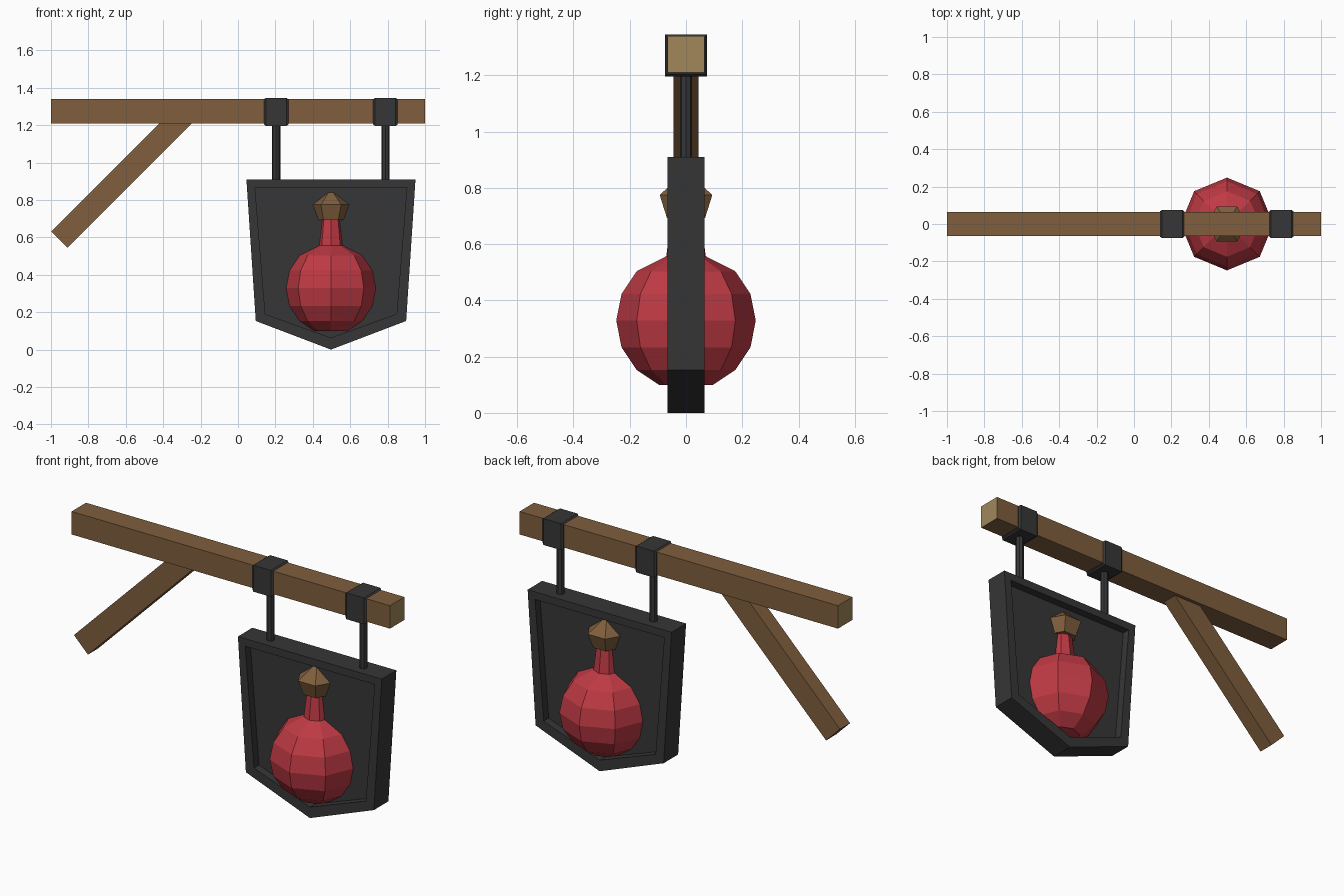
import bpy, bmesh, math
from mathutils import Vector, Matrix

if "Cube" in bpy.data.objects:
    bpy.data.objects.remove(bpy.data.objects["Cube"])


def material(name, rgb):
    m = bpy.data.materials.new(name)
    m.diffuse_color = (*rgb, 1)
    m.use_nodes = True
    m.node_tree.nodes["Principled BSDF"].inputs["Base Color"].default_value = m.diffuse_color
    return m


WOOD = material("brown wood", (0.215, 0.112, 0.047))
CUT = material("cut wood end", (0.36, 0.245, 0.105))
IRON = material("dark iron", (0.037, 0.037, 0.038))
RED = material("red glass", (0.52, 0.042, 0.058))
SX = 0.497  # centre of the hanging sign


def finish(name, bm, *mats):
    bmesh.ops.recalc_face_normals(bm, faces=bm.faces)
    me = bpy.data.meshes.new(name)
    bm.to_mesh(me)
    bm.free()
    ob = bpy.data.objects.new(name, me)
    bpy.context.collection.objects.link(ob)
    for m in mats:
        me.materials.append(m)
    return ob


def box(name, centre, size, mats, angle=0):
    bm = bmesh.new()
    mat = (Matrix.Translation(centre) @ Matrix.Rotation(angle, 4, 'Y')
           @ Matrix.Diagonal((*size, 1)))
    bmesh.ops.create_cube(bm, size=1, matrix=mat)
    bm.normal_update()
    if len(mats) > 1:  # pale end grain
        for f in bm.faces:
            f.material_index = int(abs(f.normal.x) > 0.9)
    return finish(name, bm, *mats)


def loft(name, rings, mat):
    """Skin a list of closed point rings and cap both ends."""
    bm = bmesh.new()
    loops = [[bm.verts.new(p) for p in r] for r in rings]
    n = len(loops[0])
    for a, b in zip(loops, loops[1:]):
        for i in range(n):
            j = (i + 1) % n
            bm.faces.new((a[i], a[j], b[j], b[i]))
    bm.faces.new(loops[0])
    bm.faces.new(loops[-1])
    return finish(name, bm, mat)


def lathe(name, x, profile, sides, mat):
    ring = lambda r, z: [(x + r * math.cos(math.tau * i / sides),
                          r * math.sin(math.tau * i / sides), z) for i in range(sides)]
    return loft(name, [ring(r, z) for r, z in profile], mat)


# Wooden beam and diagonal brace
box("beam", (0, 0, 1.275), (2, 0.13, 0.13), (WOOD, CUT))
low, high = Vector((-0.955, 0, 0.5875)), Vector((-0.2725, 0, 1.27))
box("brace", (low + high) / 2, ((high - low).length, 0.09, 0.124), (WOOD,), -math.pi / 4)

# Chamfered straps round the beam with hanging rods
for side, x in (("left", 0.204), ("right", 0.788)):
    square = lambda dx, h: [(x + dx, sy * h, 1.271 + sz * h)
                            for sy, sz in ((-1, -1), (1, -1), (1, 1), (-1, 1))]
    loft(side + "_strap", [square(-0.066, 0.067), square(-0.055, 0.075),
                           square(0.055, 0.075), square(0.066, 0.067)], IRON)
    lathe(side + "_rod", x, [(0.022, 0.89), (0.022, 1.21)], 8, IRON)

# Sign board, recessed on both faces
outline = [(-0.452, 0.91), (-0.402, 0.153), (0, 0), (0.402, 0.153), (0.452, 0.91)]
sign = loft("sign_board", [[(SX + x, y, z) for x, z in outline] for y in (-0.065, 0.065)], IRON)
bm = bmesh.new()
bm.from_mesh(sign.data)
bm.normal_update()
for f in [f for f in bm.faces if abs(f.normal.y) > 0.9]:
    bmesh.ops.inset_region(bm, faces=[f], thickness=0.063)
    push = f.normal * -0.045
    ring = bmesh.ops.extrude_discrete_faces(bm, faces=[f])["faces"][0]
    bmesh.ops.translate(bm, verts=ring.verts, vec=push)
bm.to_mesh(sign.data)
bm.free()

# Round flask with a tapered neck
R, CZ = 0.248, 0.328
body = [(R * math.cos(math.radians(a)), CZ + R * math.sin(math.radians(a)))
        for a in (-67.5, -45, -22.5, 0, 22.5, 45)]
lathe("flask", SX, body + [(0.07, 0.557), (0.053, 0.70)], 8, RED)

# Cork stopper
lathe("cork", SX, [(0.078, 0.692), (0.108, 0.775), (0.022, 0.842)], 6, WOOD)
